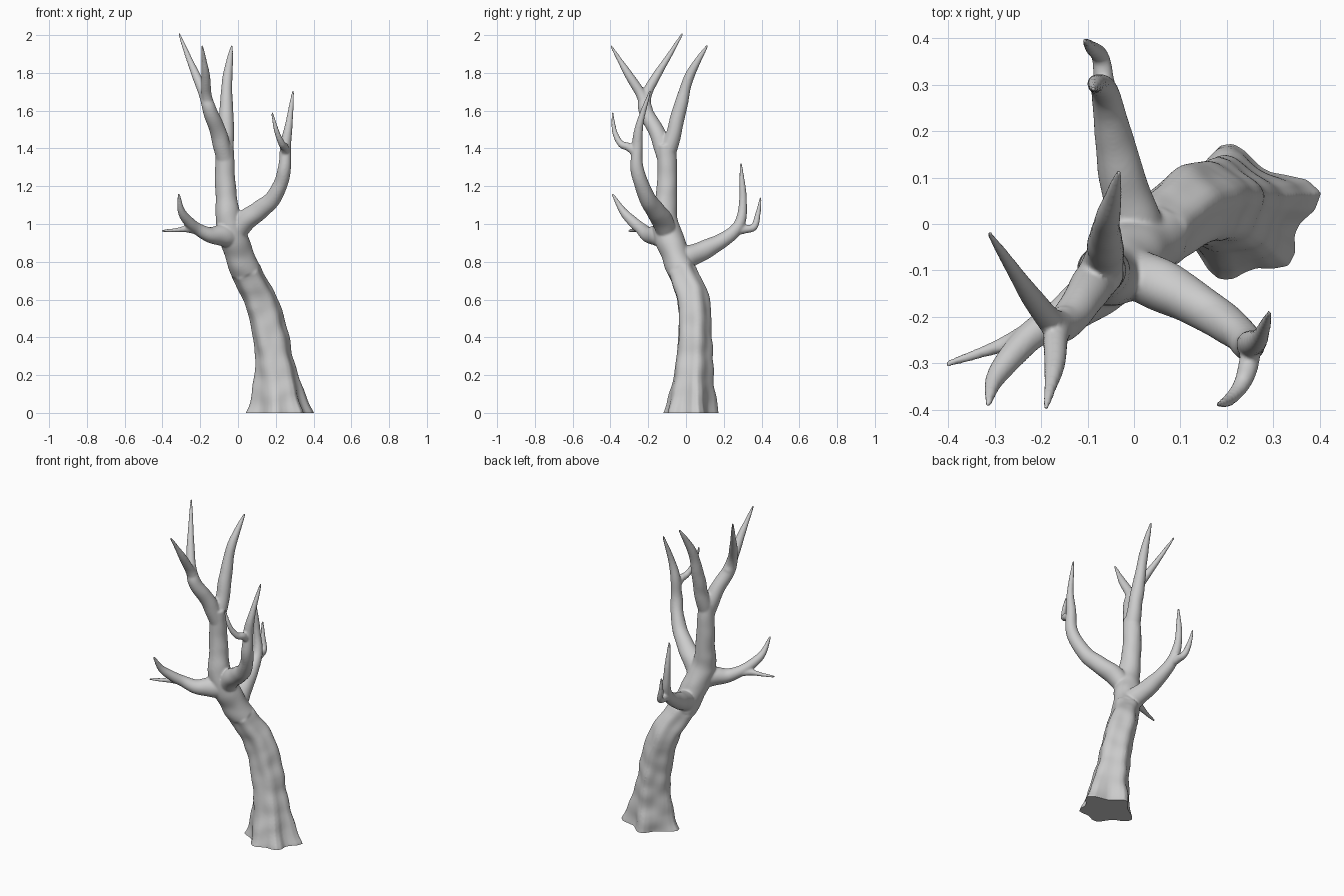
import bpy, bmesh, math
from mathutils import Vector, noise

bm = bmesh.new()


def spline(pts, steps):
    """Catmull-Rom through (x, y, z, radius) points."""
    p = [Vector(q) for q in pts]
    p = [p[0] * 2 - p[1]] + p + [p[-1] * 2 - p[-2]]
    out = []
    for i in range(1, len(p) - 2):
        a, b, c, d = p[i - 1:i + 3]
        for k in range(steps):
            t = k / steps
            out.append(0.5 * (2 * b + (c - a) * t + (2 * a - 5 * b + 4 * c - d) * t * t
                              + (3 * b - a - 3 * c + d) * t ** 3))
    return out + [p[-2]]


def limb(pts, lobes=None, sides=32, steps=12):
    """Tapered closed tube with a slightly lumpy bark surface."""
    path = spline(pts, steps)
    rings, n = [], None
    for i, q in enumerate(path):
        c, r = q.to_3d(), max(q[3], 0.006)
        t = (path[min(i + 1, len(path) - 1)].to_3d() - path[max(i - 1, 0)].to_3d()).normalized()
        if n is None:
            n = Vector((1, 0, 0)) if abs(t.x) < 0.9 else Vector((0, 1, 0))
        n = (n - t * n.dot(t)).normalized()
        b = t.cross(n)
        ring = []
        for k in range(sides):
            a = 2 * math.pi * k / sides
            d = n * math.cos(a) + b * math.sin(a)
            rr = r * (1 + 0.10 * noise.noise((c + d * r) * 11))
            if lobes:
                rr += lobes(a, c.z)
            ring.append(bm.verts.new(c + d * rr))
        rings.append(ring)
    for r0, r1 in zip(rings, rings[1:]):
        for k in range(sides):
            j = (k + 1) % sides
            bm.faces.new((r0[k], r0[j], r1[j], r1[k]))
    bm.faces.new(rings[0][::-1])
    bm.faces.new(rings[-1])


# root flare: (angle in degrees, reach)
ROOTS = [(10, 0.075), (95, 0.03), (185, 0.07), (262, 0.04), (318, 0.045)]


def roots(a, z):
    fade = math.exp(-max(z, 0) / 0.15)
    s = 0
    for deg, h in ROOTS:
        d = (a - math.radians(deg) + math.pi) % (2 * math.pi) - math.pi
        s += h * math.exp(-(d / 0.36) ** 2)
    return (s - 0.006) * fade + 0.005 * math.sin(5 * a) * (z < 0.75)


# trunk
limb([(0.215, 0.03, -0.05, 0.128), (0.21, 0.03, 0.05, 0.115), (0.2, 0.038, 0.2, 0.098),
      (0.172, 0.045, 0.4, 0.088), (0.115, 0.035, 0.6, 0.084), (0.055, -0.01, 0.72, 0.078),
      (0.01, -0.055, 0.83, 0.074), (-0.03, -0.095, 0.95, 0.075), (-0.055, -0.11, 1.05, 0.064),
      (-0.065, -0.10, 1.2, 0.054), (-0.07, -0.10, 1.33, 0.05), (-0.07, -0.105, 1.42, 0.047)], roots)

# crown: rear shoot, then front shoot with two tips
limb([(-0.07, -0.105, 1.36, 0.045), (-0.062, -0.065, 1.48, 0.042), (-0.062, -0.035, 1.6, 0.036),
      (-0.057, 0.01, 1.76, 0.027), (-0.045, 0.06, 1.86, 0.018), (-0.032, 0.113, 1.945, 0.006)])
limb([(-0.07, -0.105, 1.34, 0.045), (-0.10, -0.145, 1.47, 0.045), (-0.145, -0.21, 1.59, 0.038),
      (-0.172, -0.215, 1.67, 0.031), (-0.215, -0.165, 1.77, 0.023), (-0.265, -0.09, 1.89, 0.015),
      (-0.313, -0.018, 2.01, 0.006)])
limb([(-0.15, -0.205, 1.6, 0.032), (-0.168, -0.24, 1.69, 0.028), (-0.172, -0.31, 1.8, 0.021),
      (-0.19, -0.398, 1.945, 0.006)])

# right front branch with two tips
limb([(-0.03, -0.09, 0.93, 0.055), (0.04, -0.125, 1.015, 0.056), (0.11, -0.16, 1.07, 0.05),
      (0.18, -0.2, 1.13, 0.044), (0.225, -0.235, 1.21, 0.039), (0.247, -0.26, 1.3, 0.034),
      (0.252, -0.258, 1.41, 0.029), (0.27, -0.245, 1.53, 0.02), (0.292, -0.19, 1.705, 0.006)])
limb([(0.25, -0.258, 1.36, 0.02), (0.247, -0.3, 1.405, 0.022), (0.232, -0.345, 1.425, 0.018),
      (0.205, -0.378, 1.49, 0.014), (0.18, -0.39, 1.59, 0.006)])

# left front branch with two tips
limb([(-0.02, -0.09, 0.93, 0.06), (-0.085, -0.15, 0.94, 0.055), (-0.15, -0.2, 0.943, 0.042),
      (-0.215, -0.235, 0.975, 0.032), (-0.26, -0.28, 1.01, 0.028), (-0.3, -0.335, 1.07, 0.02),
      (-0.314, -0.39, 1.16, 0.006)])
limb([(-0.2, -0.22, 0.965, 0.024), (-0.27, -0.255, 0.973, 0.019), (-0.33, -0.277, 0.967, 0.012),
      (-0.405, -0.302, 0.963, 0.006)])

# back branch with two tips
limb([(0.02, -0.05, 0.8, 0.06), (0.0, 0.02, 0.83, 0.057), (-0.025, 0.1, 0.865, 0.05),
      (-0.042, 0.18, 0.905, 0.042), (-0.055, 0.25, 0.955, 0.034), (-0.065, 0.29, 1.02, 0.028),
      (-0.08, 0.302, 1.13, 0.021), (-0.088, 0.29, 1.32, 0.007)])
limb([(-0.055, 0.25, 0.96, 0.024), (-0.065, 0.31, 0.972, 0.022), (-0.073, 0.36, 0.985, 0.019),
      (-0.092, 0.38, 1.05, 0.014), (-0.106, 0.396, 1.14, 0.006)])

me = bpy.data.meshes.new("bare_tree")
bm.to_mesh(me)
bm.free()
tree = bpy.data.objects.new("bare_tree", me)
bpy.context.collection.objects.link(tree)
bpy.context.view_layer.objects.active = tree
tree.select_set(True)

# fuse the limbs and soften the joints
rm = tree.modifiers.new("fuse", 'REMESH')
rm.mode = 'VOXEL'
rm.voxel_size = 0.006
sm = tree.modifiers.new("soften", 'SMOOTH')
sm.factor = 0.5
sm.iterations = 6
for m in ("fuse", "soften"):
    bpy.ops.object.modifier_apply(modifier=m)

# flat cut at the ground
bm = bmesh.new()
bm.from_mesh(tree.data)
cut = bmesh.ops.bisect_plane(bm, geom=bm.verts[:] + bm.edges[:] + bm.faces[:],
                             plane_co=(0, 0, 0), plane_no=(0, 0, 1), clear_inner=True)
edges = [e for e in cut["geom_cut"] if isinstance(e, bmesh.types.BMEdge)]
bmesh.ops.triangle_fill(bm, edges=edges, use_beauty=True)
bmesh.ops.recalc_face_normals(bm, faces=bm.faces[:])
bm.to_mesh(tree.data)
bm.free()
bpy.ops.object.shade_smooth_by_angle(angle=math.radians(50))
